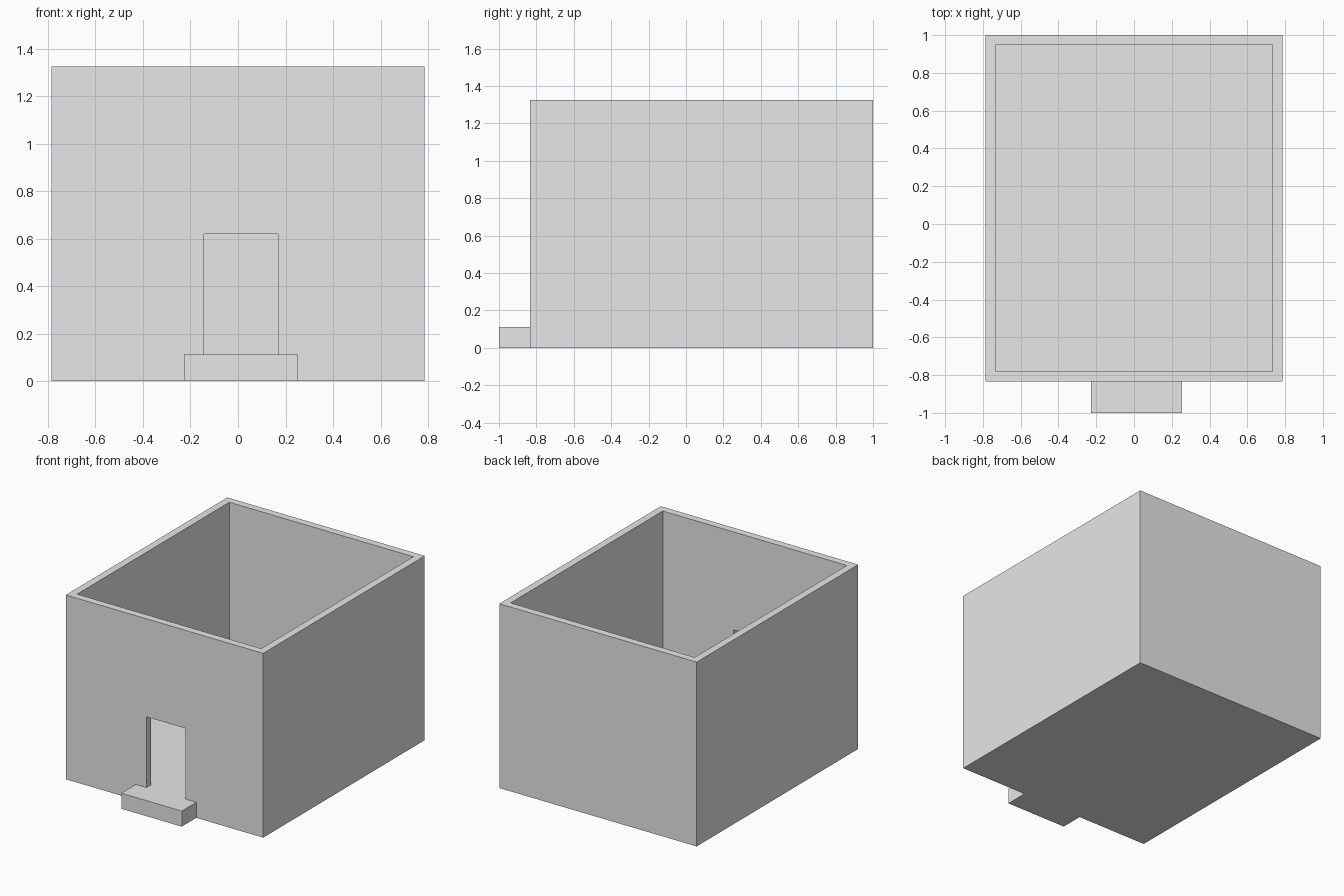
import bpy

cube = bpy.data.objects.get("Cube")
if cube:
    bpy.data.objects.remove(cube, do_unlink=True)

# Single plain grey
grey = bpy.data.materials.new("plain grey")
grey.use_nodes = True
colour = (0.8, 0.8, 0.8, 1)
grey.diffuse_color = colour
grey.node_tree.nodes["Principled BSDF"].inputs["Base Color"].default_value = colour

# Main dimensions
HALF_W, FRONT, BACK, HEIGHT = 0.785, -0.835, 1.0, 1.325
WALL, FLOOR = 0.053, 0.112


def box(name, x, y, z):
    """Box spanning the given (min, max) ranges."""
    bpy.ops.mesh.primitive_cube_add(size=1)
    ob = bpy.context.object
    ob.name = ob.data.name = name
    for v in ob.data.vertices:
        v.co = [r[0] if c < 0 else r[1] for c, r in zip(v.co, (x, y, z))]
    ob.data.materials.append(grey)
    return ob


def combine(target, tool, operation):
    """Apply a boolean and discard the tool object."""
    tool.hide_render = True
    mod = target.modifiers.new(tool.name, "BOOLEAN")
    mod.operation, mod.object, mod.solver = operation, tool, "EXACT"
    bpy.context.view_layer.objects.active = target
    bpy.ops.object.modifier_apply(modifier=mod.name)
    bpy.data.objects.remove(tool, do_unlink=True)


# Solid block joined to the door step
house = box("house_shell", (-HALF_W, HALF_W), (FRONT, BACK), (0, HEIGHT))
step = box("door_step", (-0.228, 0.253), (-1.0, FRONT + WALL / 2), (0, FLOOR))
combine(house, step, "UNION")

# Open-topped room, with its floor level with the step
inner = HALF_W - WALL
room = box("room_space", (-inner, inner), (FRONT + WALL, BACK - WALL), (FLOOR, HEIGHT + 0.2))
combine(house, room, "DIFFERENCE")

# Doorway through the front wall
doorway = box("doorway_space", (-0.143, 0.168), (FRONT - 0.05, FRONT + WALL + 0.05), (FLOOR, 0.62))
combine(house, doorway, "DIFFERENCE")
